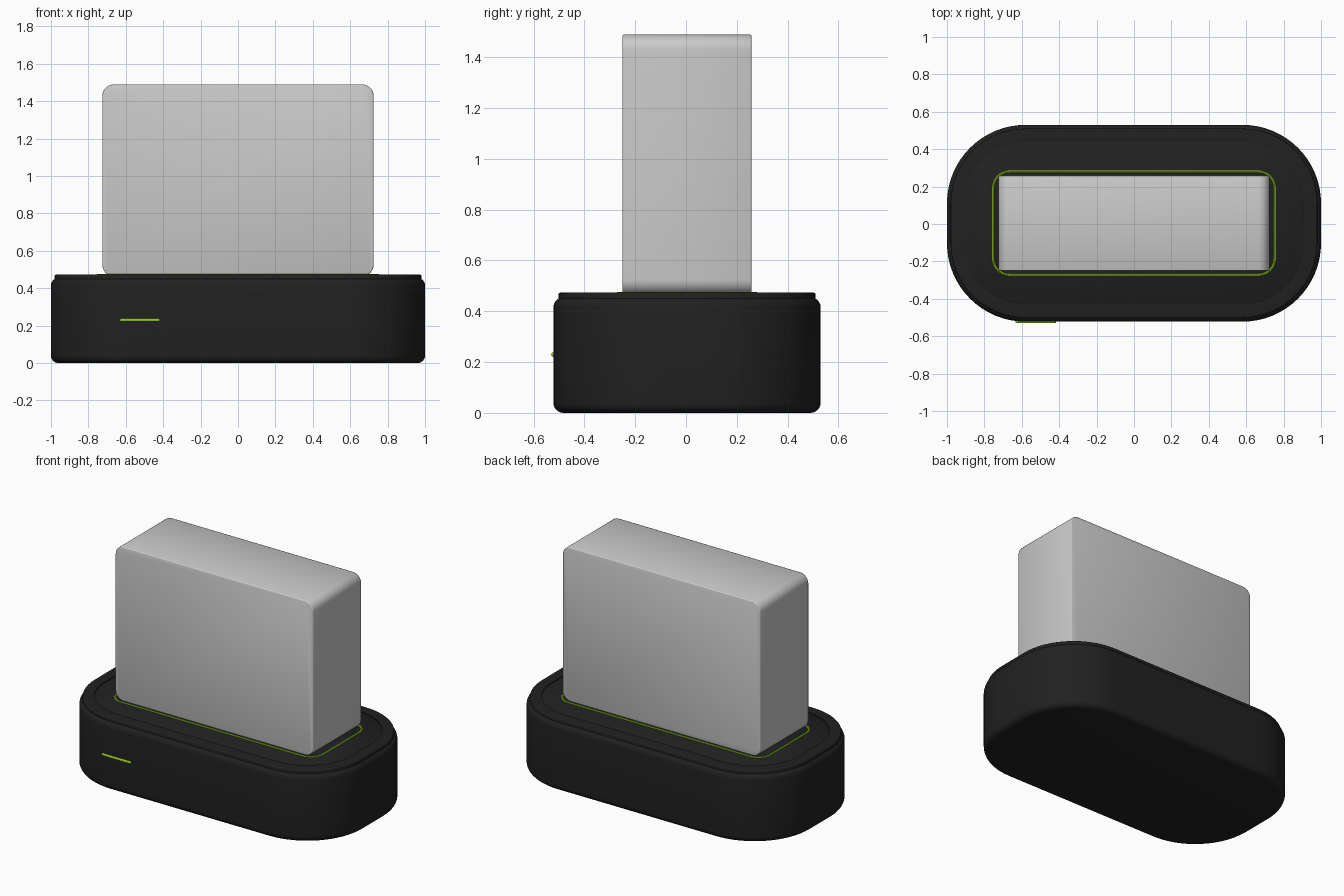
import bpy, bmesh, math
from mathutils import Matrix

if "Cube" in bpy.data.objects:
    bpy.data.objects.remove(bpy.data.objects["Cube"])


def material(name, rgb):
    m = bpy.data.materials.new(name)
    m.diffuse_color = (*rgb, 1)
    m.use_nodes = True
    m.node_tree.nodes["Principled BSDF"].inputs["Base Color"].default_value = m.diffuse_color
    return m


black = material("matte_black", (0.015, 0.015, 0.015))
grey = material("light_grey", (0.59, 0.59, 0.59))
lime = material("lime_green", (0.30, 0.58, 0.015))
CY = 0.004  # shared depth centre


def outline(hx, hy, r, seg):
    """Points of a rounded rectangle, counter-clockwise."""
    pts = []
    for k, (sx, sy) in enumerate([(1, 1), (-1, 1), (-1, -1), (1, -1)]):
        for i in range(seg + 1):
            a = math.pi / 2 * (k + i / seg)
            pts.append((sx * (hx - r) + r * math.cos(a), sy * (hy - r) + r * math.sin(a)))
    return pts


def loft(name, hx, hy, r, profile, mat, seg=16, closed=False, turn=Matrix(), angle=40):
    """Stack rounded rectangles along a profile of (inset, height) pairs."""
    bm = bmesh.new()
    rings = [[bm.verts.new((x, y, z)) for x, y in outline(hx - d, hy - d, r - d, seg)]
             for d, z in profile]
    n = len(rings[0])
    pairs = list(zip(rings, rings[1:]))
    if closed:
        pairs.append((rings[-1], rings[0]))
    else:
        bm.faces.new(rings[0][::-1])
        bm.faces.new(rings[-1])
    for a, b in pairs:
        for i in range(n):
            j = (i + 1) % n
            bm.faces.new((a[i], a[j], b[j], b[i]))
    bmesh.ops.transform(bm, matrix=turn, verts=bm.verts)
    bmesh.ops.recalc_face_normals(bm, faces=bm.faces)
    me = bpy.data.meshes.new(name)
    bm.to_mesh(me)
    bm.free()
    ob = bpy.data.objects.new(name, me)
    bpy.context.collection.objects.link(ob)
    me.materials.append(mat)
    bpy.ops.object.select_all(action='DESELECT')
    ob.select_set(True)
    bpy.context.view_layer.objects.active = ob
    bpy.ops.object.shade_smooth_by_angle(angle=math.radians(angle))
    return ob


def arc(cd, cz, r, a0, a1, n):
    """Arc in (inset, height) space; angle 0 points outwards."""
    return [(cd - r * math.cos(math.radians(a0 + (a1 - a0) * i / n)),
             cz + r * math.sin(math.radians(a0 + (a1 - a0) * i / n))) for i in range(n + 1)]


place = Matrix.Translation((0, CY, 0))

# Dock body with rounded bottom and top edges
loft("dock_body", 1.0, 0.526, 0.42,
     arc(0.04, 0.04, 0.04, -90, 0, 6) + arc(0.04, 0.415, 0.04, 0, 90, 6), black, turn=place)

# Raised rim around the top
loft("top_rim", 0.98, 0.506, 0.40,
     [(0.072, 0.445), (0, 0.445)] + arc(0.007, 0.466, 0.007, 0, 90, 3) + [(0.072, 0.473)],
     black, closed=True, turn=place)

# Panel inside the rim
loft("top_panel", 0.909, 0.435, 0.33, [(0, 0.445), (0, 0.466), (0.004, 0.469)],
     black, turn=place)

# Glowing ring around the slot
loft("light_ring", 0.761, 0.284, 0.095, arc(0.008, 0.467, 0.008, 0, 315, 7),
     lime, seg=8, closed=True, turn=place)

# Upright block: rounded outline in the front plane, thin bevel on its faces
stand = Matrix.Translation((0, CY, 0.977)) @ Matrix.Rotation(math.pi / 2, 4, 'X')
loft("upright_block", 0.725, 0.512, 0.06,
     arc(0.006, -0.248, 0.006, -90, 0, 2) + arc(0.006, 0.248, 0.006, 0, 90, 2),
     grey, seg=8, turn=stand, angle=50)

# Status light on the front
front = Matrix.Translation((-0.525, -0.522, 0.23)) @ Matrix.Rotation(math.pi / 2, 4, 'X')
loft("status_light", 0.108, 0.008, 0.008,
     [(0, -0.008), (0, 0.004), (0.002, 0.007), (0.005, 0.008)], lime, seg=4, turn=front)
